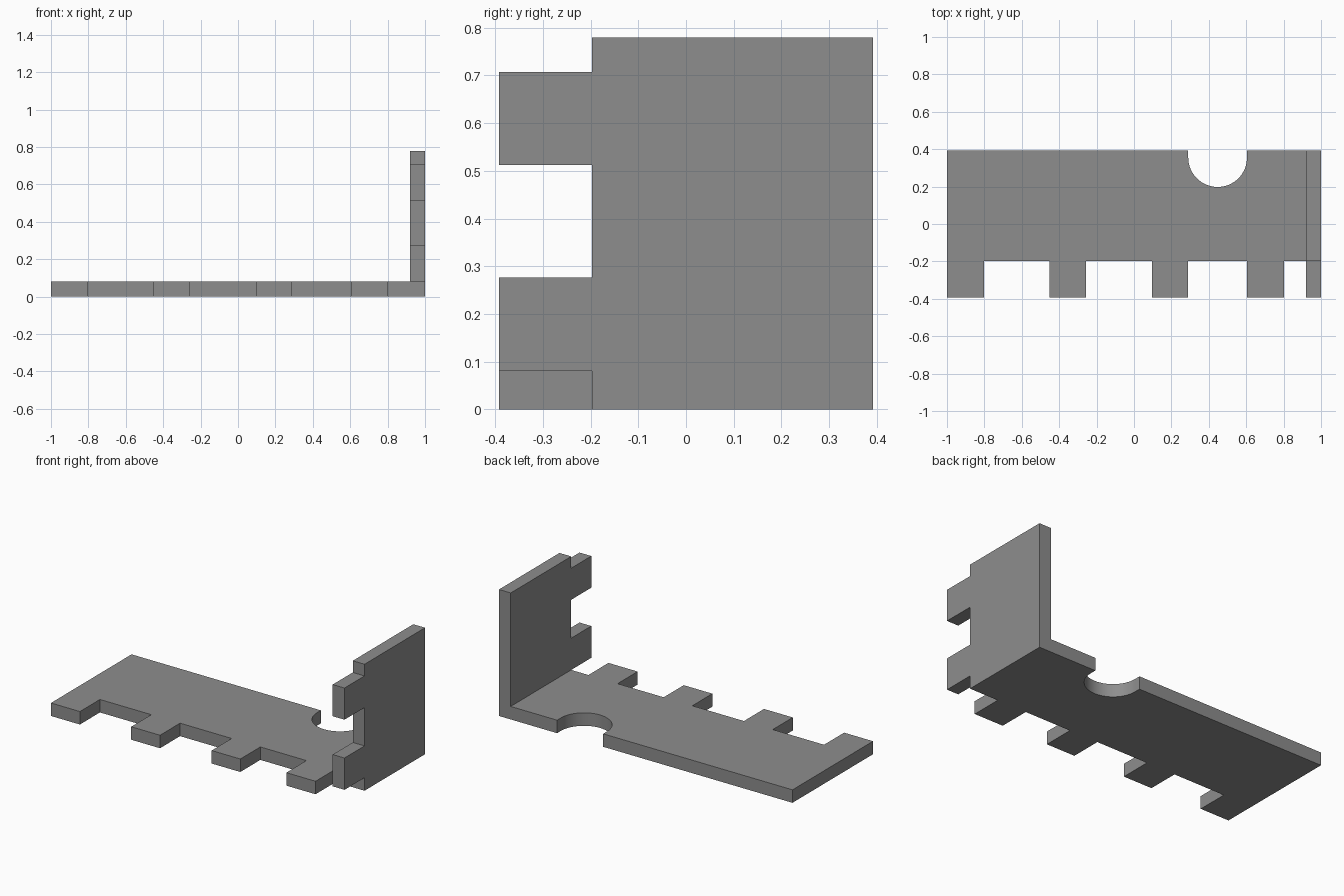
import bpy, bmesh, math
from mathutils import Vector

if "Cube" in bpy.data.objects:
    bpy.data.objects.remove(bpy.data.objects["Cube"])

T = 0.08             # sheet thickness
BACK, EDGE, TIP = 0.392, -0.197, -0.392   # back edge, front edge, tab ends

grey = bpy.data.materials.new("plain grey")
grey.diffuse_color = (0.27, 0.27, 0.27, 1)
grey.use_nodes = True
grey.node_tree.nodes["Principled BSDF"].inputs["Base Color"].default_value = grey.diffuse_color


def tabbed_edge(start, end, tabs):
    """Front edge running from start to end with square tabs."""
    pts = [(start, EDGE)]
    for a, b in tabs:
        pts += [(a, EDGE), (a, TIP), (b, TIP), (b, EDGE)]
    pts.append((end, EDGE))
    return [p for i, p in enumerate(pts) if p not in pts[:i]]


def plate(name, outline, place, depth):
    """Extrude a flat outline into a plate."""
    bm = bmesh.new()
    face = bm.faces.new([bm.verts.new(place(*p)) for p in outline])
    ext = bmesh.ops.extrude_face_region(bm, geom=[face])
    bmesh.ops.translate(bm, vec=depth, verts=[g for g in ext["geom"] if isinstance(g, bmesh.types.BMVert)])
    bmesh.ops.recalc_face_normals(bm, faces=bm.faces)
    mesh = bpy.data.meshes.new(name)
    bm.to_mesh(mesh)
    bm.free()
    mesh.materials.append(grey)
    obj = bpy.data.objects.new(name, mesh)
    bpy.context.collection.objects.link(obj)
    bpy.ops.object.select_all(action="DESELECT")
    obj.select_set(True)
    bpy.context.view_layer.objects.active = obj
    bpy.ops.object.shade_smooth_by_angle(angle=math.radians(30))
    return obj


# Base plate: four front tabs and a round-bottomed notch in the back edge
cx, cy, r = 0.447, 0.355, 0.157
notch = [(cx + r, BACK)]
notch += [(cx + r * math.cos(a), cy - r * math.sin(a)) for a in (math.pi * i / 32 for i in range(33))]
notch += [(cx - r, BACK)]
base = tabbed_edge(-1, 1 - T, [(-1, -0.803), (-0.453, -0.257), (0.095, 0.29), (0.604, 0.803)])
base += [(1 - T, BACK)] + notch + [(-1, BACK)]
plate("base_plate", base, lambda x, y: Vector((x, y, 0)), (0, 0, T))

# Upright end plate: two front tabs
H = 0.779
wall = tabbed_edge(0, H, [(T, 0.276), (0.512, 0.707)]) + [(H, BACK), (0, BACK)]
plate("end_plate", wall, lambda z, y: Vector((1 - T, y, z)), (T, 0, 0))
